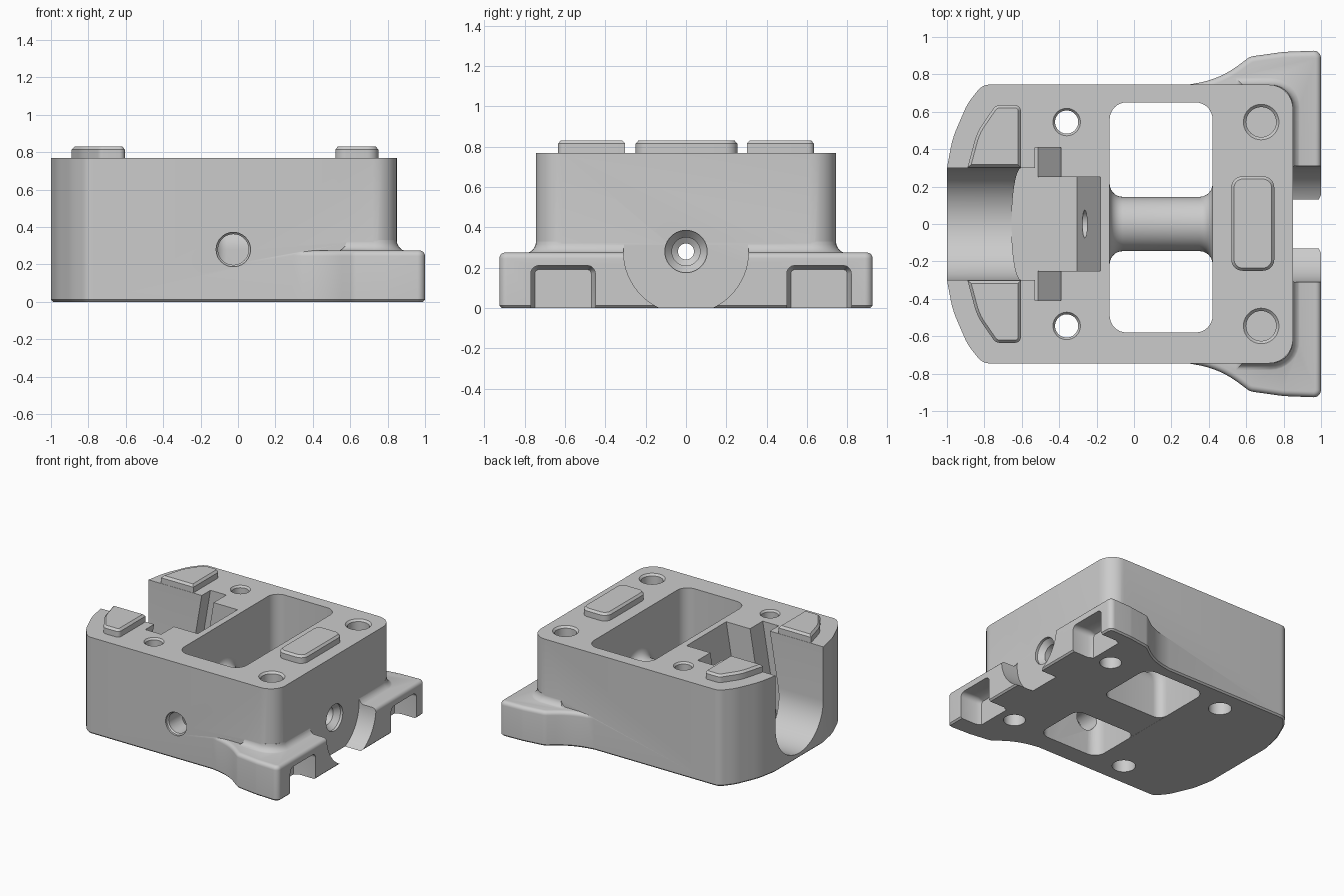
import bpy, bmesh, math
from mathutils import Vector

cube = bpy.data.objects.get("Cube")
if cube:
    bpy.data.objects.remove(cube)

grey = bpy.data.materials.new("machined_grey")
grey.use_nodes = True
COLOUR = (0.6, 0.6, 0.6, 1)
grey.diffuse_color = COLOUR
grey.node_tree.nodes["Principled BSDF"].inputs["Base Color"].default_value = COLOUR
TOP = 0.77
AXIS = 0.28  # height of the bored holes


def loft(name, rings):
    """Closed solid through a list of matching point rings."""
    bm = bmesh.new()
    loops = [[bm.verts.new(p) for p in ring] for ring in rings]
    n = len(loops[0])
    for a, b in zip(loops, loops[1:]):
        for i in range(n):
            j = (i + 1) % n
            bm.faces.new((a[i], a[j], b[j], b[i]))
    bm.faces.new(loops[0][::-1])
    bm.faces.new(loops[-1])
    bmesh.ops.recalc_face_normals(bm, faces=bm.faces)
    mesh = bpy.data.meshes.new(name)
    bm.to_mesh(mesh)
    bm.free()
    mesh.materials.append(grey)
    obj = bpy.data.objects.new(name, mesh)
    bpy.context.collection.objects.link(obj)
    return obj


def rounded(points, steps=8):
    """Outline with an arc at each (x, y, radius) corner."""
    out = []
    for i, (x, y, r) in enumerate(points):
        c = Vector((x, y))
        a = (Vector(points[i - 1][:2]) - c).normalized()
        b = (Vector(points[(i + 1) % len(points)][:2]) - c).normalized()
        if r == 0:
            out.append(c)
            continue
        half = a.angle(b) / 2
        centre = c + (a + b).normalized() * r / math.sin(half)
        p = c + a * r / math.tan(half) - centre
        q = c + b * r / math.tan(half) - centre
        w = math.pi - 2 * half
        for k in range(steps + 1):
            t = k / steps
            out.append(centre + (p * math.sin((1 - t) * w) + q * math.sin(t * w)) / math.sin(w))
    return out


def grown(outline, d):
    """Counter-clockwise outline moved outwards by d."""
    out = []
    for i, p in enumerate(outline):
        e = (p - outline[i - 1]).normalized()
        f = (outline[(i + 1) % len(outline)] - p).normalized()
        n, m = Vector((e.y, -e.x)), Vector((f.y, -f.x))
        out.append(p + (n + m) * d / (1 + n.dot(m)))
    return out


def prism(name, outline, levels):
    return loft(name, [[(p.x, p.y, z) for p in grown(outline, d)] for z, d in levels])


def box(x0, x1, y0, y1, r=0.0):
    return rounded([(x0, y0, r), (x1, y0, r), (x1, y1, r), (x0, y1, r)])


def mirrored(half):
    """Full counter-clockwise outline from its +y half, listed from right to left."""
    return half + [(x, -y, r) for x, y, r in reversed(half)]


def turned(name, axis, centre, profile, n=40):
    """Round solid along an axis from (distance, radius) pairs."""
    rings = []
    for d, r in profile:
        ring = []
        for k in range(n):
            a = 2 * math.pi * k / n
            u, v = centre[0] + r * math.cos(a), centre[1] + r * math.sin(a)
            ring.append({"x": (d, u, v), "y": (u, d, v), "z": (u, v, d)}[axis])
        rings.append(ring)
    return loft(name, rings)


def combine(target, tool, operation="DIFFERENCE"):
    mod = target.modifiers.new("combine", "BOOLEAN")
    mod.operation, mod.solver, mod.object = operation, "EXACT", tool
    tool.hide_render = True
    graph = bpy.context.evaluated_depsgraph_get()
    result = bpy.data.meshes.new_from_object(target.evaluated_get(graph))
    target.modifiers.clear()
    target.data = result
    bpy.data.objects.remove(tool)


def smooth(obj):
    bpy.ops.object.select_all(action="DESELECT")
    obj.select_set(True)
    bpy.context.view_layer.objects.active = obj
    bpy.ops.object.shade_smooth_by_angle(angle=math.radians(32))


# Main block with one bowed end
block = rounded(mirrored([(0.85, 0.745, 0.13), (-0.81, 0.745, 0.08), (-0.89, 0.645, 0.3),
                          (-0.97, 0.46, 0.5), (-1, 0.3, 0)]))
body = prism("block_body", block, [(0, -0.012), (0.012, 0), (TOP, 0)])

# Flared foot with a rounded upper edge, and the fillet above it
foot = rounded(mirrored([(1, 0.928, 0.04), (0.8, 0.92, 0.2), (0.62, 0.895, 0.08),
                         (0.46, 0.775, 0.5), (0.25, 0.738, 0)]))
R = 0.03
edge = [(AXIS - 0.005 - R + R * math.sin(a), R * (math.cos(a) - 1))
        for a in [math.pi / 2 * k / 5 for k in range(6)]]
combine(body, prism("foot", foot, [(0, -0.012), (0.012, 0)] + edge), "UNION")
F = 0.06
cove = [(AXIS - 0.01 + F * (1 - math.cos(a)), F * (1 - math.sin(a)) - 0.001)
        for a in [math.pi / 2 * k / 6 for k in range(7)]]
skirt = rounded([(0.58, -0.745, 0), (0.85, -0.745, 0.12), (0.85, 0.745, 0.12), (0.58, 0.745, 0)])
combine(body, prism("foot_fillet", skirt, [(0.2, F - 0.001)] + cove), "UNION")

# Central opening and the round-topped bridge across it
combine(body, prism("opening", box(-0.13, 0.42, -0.58, 0.65, 0.09), [(-0.1, 0), (1, 0)]))
stations = []
for k in range(7):
    a = math.pi / 2 * k / 6
    stations.append((0.07 * (1 - math.cos(a)), 0.07 * (1 - math.sin(a))))
path = [(-0.16, 0.215)] + [(-0.13 + d, 0.145 + w) for d, w in stations]
path += [(0.42 - d, 0.145 + w) for d, w in reversed(stations)] + [(0.45, 0.215)]
arc = [math.pi * k / 24 for k in range(25)]
bridge = loft("bridge", [[(x, w * math.cos(a), AXIS + w * math.sin(a)) for a in arc]
                         + [(x, -w, 0.001), (x, w, 0.001)] for x, w in path])
combine(body, bridge, "UNION")

# U-shaped channel in the bowed end
channel = [(0.3 * math.cos(a), 0.34 - 0.3 * math.sin(a)) for a in arc]
channel += [(-0.3, 1), (0.3, 1)]
combine(body, loft("channel", [[(x, y, z) for y, z in channel] for x in (-1.1, -0.525)]))

# Leaning slots behind the channel
LEAN = 0.17
for x0, x1, y in ((-0.53, -0.39, 0.41), (-0.5, -0.18, 0.25)):
    rings = [[(p.x + (z - TOP) * LEAN, p.y, z) for p in box(x0, x1, -y, y)] for z in (0.04, 1)]
    combine(body, loft("leaning_slot", rings))

# Round recess and two pockets in the foot's outer face
combine(body, turned("foot_recess", "x", (0, AXIS), [(0.851, 0.31), (1.1, 0.31)], 64))
for y0, y1 in ((-0.77, -0.45), (0.5, 0.82)):
    section = rounded([(y0, -0.1, 0), (y1, -0.1, 0), (y1, 0.21, 0.04), (y0, 0.21, 0.04)])
    combine(body, loft("foot_pocket", [[(x, p.x, p.y) for p in grown(section, d)]
                                       for x, d in ((0.82, -0.02), (0.86, 0), (1.1, 0))]))

# Bored holes: lengthwise, front, and the four vertical ones
combine(body, turned("long_bore", "x", (0, AXIS),
                     [(-0.5, 0.075), (-0.12, 0.075), (-0.1, 0.04), (0.5, 0.04), (0.52, 0.07),
                      (0.79, 0.07), (0.83, 0.105), (0.95, 0.105)]))
combine(body, turned("front_bore", "y", (-0.025, AXIS),
                     [(-0.8, 0.092), (-0.73, 0.092), (-0.72, 0.082), (-0.5, 0.082)]))
for y in (-0.545, 0.545):
    combine(body, turned("through_hole", "z", (-0.36, y),
                         [(-0.1, 0.085), (0.1, 0.085), (0.11, 0.062), (0.755, 0.062),
                          (0.772, 0.075), (1, 0.075)]))
    combine(body, turned("upper_hole", "z", (0.68, y),
                         [(0.6, 0.08), (0.755, 0.08), (0.772, 0.097), (1, 0.097)]))
    combine(body, turned("lower_hole", "z", (0.68, y), [(-0.1, 0.08), (0.2, 0.08)]))
smooth(body)

# Raised chamfered pads on the top face
RISE = [(TOP - 0.02, 0), (0.815, 0), (0.832, -0.015)]
smooth(prism("end_pad", box(0.52, 0.75, -0.25, 0.255, 0.06), RISE))
pad = [(-0.605, 0.302, 0), (-0.605, 0.635, 0.03), (-0.74, 0.635, 0.04),
       (-0.84, 0.49, 0.3), (-0.89, 0.302, 0)]
for name, s in (("back_corner_pad", 1), ("front_corner_pad", -1)):
    outline = [(x, y * s, r) for x, y, r in pad][::s]
    smooth(prism(name, rounded(outline), RISE))
